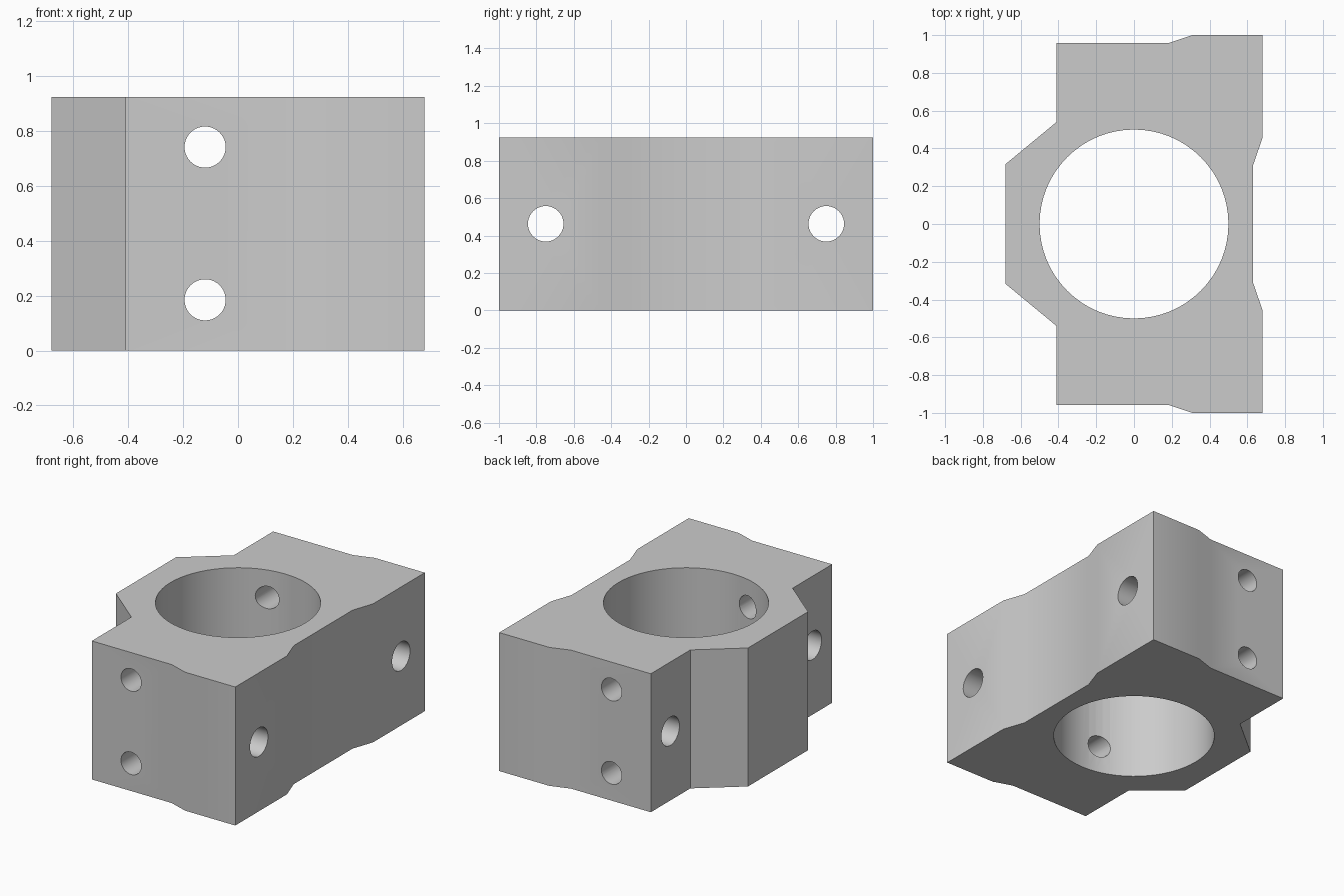
import bpy
import bmesh
from math import pi, radians

if "Cube" in bpy.data.objects:
    bpy.data.objects.remove(bpy.data.objects["Cube"], do_unlink=True)

HEIGHT = 0.925

grey = bpy.data.materials.new("plain grey")
grey.use_nodes = True
colour = (0.6, 0.6, 0.6, 1)
grey.diffuse_color = colour
grey.node_tree.nodes["Principled BSDF"].inputs["Base Color"].default_value = colour

# Block outline: half profile mirrored across y
half = [(0.63, 0.31), (0.68, 0.455), (0.68, 1.0), (0.31, 1.0),
        (0.18, 0.957), (-0.41, 0.957), (-0.41, 0.54), (-0.68, 0.317)]
outline = half + [(x, -y) for x, y in reversed(half)]

bm = bmesh.new()
base = bm.faces.new([bm.verts.new((x, y, 0)) for x, y in outline])
top = bmesh.ops.extrude_face_region(bm, geom=[base])["geom"]
bmesh.ops.translate(bm, vec=(0, 0, HEIGHT),
                    verts=[v for v in top if isinstance(v, bmesh.types.BMVert)])
bmesh.ops.recalc_face_normals(bm, faces=bm.faces)
mesh = bpy.data.meshes.new("clamp_block")
bm.to_mesh(mesh)
bm.free()
block = bpy.data.objects.new("clamp_block", mesh)
bpy.context.collection.objects.link(block)
mesh.materials.append(grey)


def drill(location, rotation, radius, sides):
    """Cut a round through hole in the block."""
    bpy.ops.mesh.primitive_cylinder_add(vertices=sides, radius=radius, depth=3,
                                        location=location, rotation=rotation)
    cutter = bpy.context.object
    cutter.name = "hole_cutter"
    cutter.hide_render = True
    cutter.data.materials.append(grey)
    mod = block.modifiers.new("hole", 'BOOLEAN')
    mod.operation = 'DIFFERENCE'
    mod.solver = 'EXACT'
    mod.object = cutter
    bpy.ops.object.select_all(action='DESELECT')
    block.select_set(True)
    bpy.context.view_layer.objects.active = block
    bpy.ops.object.modifier_apply(modifier=mod.name)
    bpy.data.objects.remove(cutter, do_unlink=True)


# Main bore
drill((0, 0, HEIGHT / 2), (0, 0, 0), 0.5, 64)
# Side-to-side bolt holes
for y in (-0.75, 0.75):
    drill((0, y, HEIGHT / 2), (0, pi / 2, 0), 0.095, 40)
# Front-to-back screw holes
for z in (0.185, 0.742):
    drill((-0.12, 0, z), (pi / 2, 0, 0), 0.075, 40)

bpy.ops.object.shade_smooth_by_angle(angle=radians(30))
